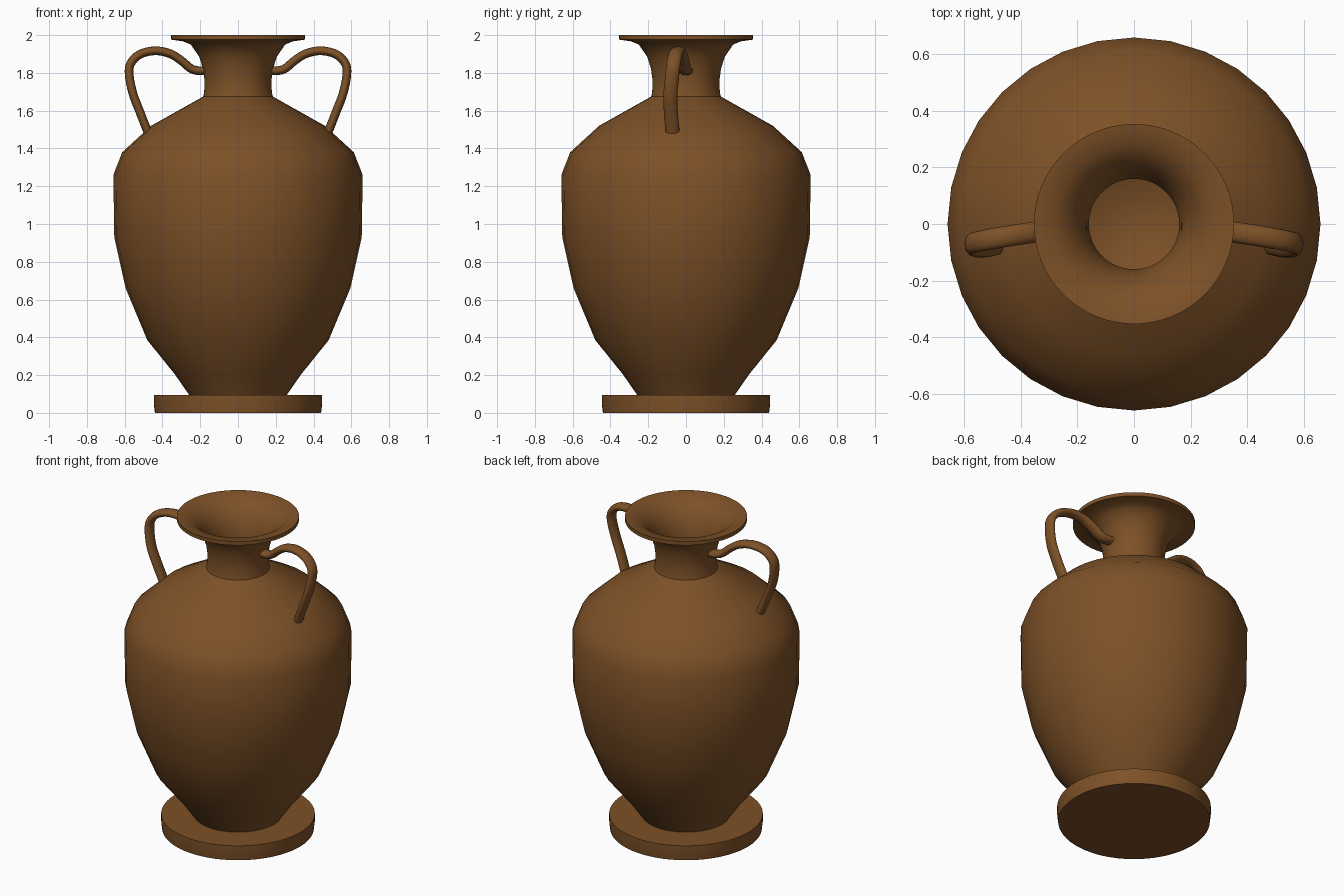
import bpy, bmesh, math
from mathutils import Vector

if "Cube" in bpy.data.objects:
    bpy.data.objects.remove(bpy.data.objects["Cube"])

clay = bpy.data.materials.new("brown_clay")
clay.diffuse_color = (0.205, 0.082, 0.02, 1)
clay.use_nodes = True
clay.node_tree.nodes["Principled BSDF"].inputs["Base Color"].default_value = clay.diffuse_color


def finish(bm, name, angle=40):
    """Turn a bmesh into a smooth-shaded clay object."""
    bmesh.ops.remove_doubles(bm, verts=bm.verts, dist=1e-5)
    bmesh.ops.recalc_face_normals(bm, faces=bm.faces)
    me = bpy.data.meshes.new(name)
    bm.to_mesh(me)
    bm.free()
    me.materials.append(clay)
    ob = bpy.data.objects.new(name, me)
    bpy.context.collection.objects.link(ob)
    bpy.ops.object.select_all(action='DESELECT')
    ob.select_set(True)
    bpy.context.view_layer.objects.active = ob
    bpy.ops.object.shade_smooth_by_angle(angle=math.radians(angle))
    return ob


def lathe(name, profile, sides, closed=False):
    """Spin an (r, z) profile around the z axis."""
    bm = bmesh.new()
    pts = [bm.verts.new((r, 0, z)) for r, z in profile]
    pairs = list(zip(pts, pts[1:])) + ([(pts[-1], pts[0])] if closed else [])
    edges = [bm.edges.new(p) for p in pairs]
    bmesh.ops.spin(bm, geom=pts + edges, cent=(0, 0, 0), axis=(0, 0, 1),
                   angle=2 * math.pi, steps=sides)
    return finish(bm, name)


def smooth_path(pts, n=4):
    """Catmull-Rom samples through the points."""
    p = [Vector(q) for q in pts]
    p = [2 * p[0] - p[1]] + p + [2 * p[-1] - p[-2]]
    out = []
    for i in range(1, len(p) - 2):
        a, b, c, d = p[i - 1:i + 3]
        for k in range(n):
            t = k / n
            out.append(0.5 * (2 * b + (c - a) * t + (2 * a - 5 * b + 4 * c - d) * t * t
                              + (3 * b - a - 3 * c + d) * t ** 3))
    return out + [p[-2]]


def handle(name, pts, wide, thick, mirror, sides=16):
    """Sweep a flattened oval along the path."""
    bm = bmesh.new()
    path = smooth_path([(mirror * x, y, z) for x, y, z in pts])
    rings = []
    for i, c in enumerate(path):
        t = (path[min(i + 1, len(path) - 1)] - path[max(i - 1, 0)]).normalized()
        side = Vector((0, 1, 0))
        side = (side - t * side.dot(t)).normalized()
        up = t.cross(side)
        rings.append([bm.verts.new(c + side * wide * math.cos(a) + up * thick * math.sin(a))
                      for a in (2 * math.pi * k / sides for k in range(sides))])
    for r, s in zip(rings, rings[1:]):
        for k in range(sides):
            j = (k + 1) % sides
            bm.faces.new((r[k], r[j], s[j], s[k]))
    bm.faces.new(rings[0])
    bm.faces.new(rings[-1])
    return finish(bm, name)


# Round foot
lathe("foot", [(0, 0), (0.44, 0), (0.446, 0.05), (0.446, 0.095), (0, 0.095)], 64)

# Hollow body: outer wall up, inner wall back down
lathe("body", [
    (0, 0.09), (0.255, 0.09), (0.335, 0.205), (0.48, 0.385), (0.595, 0.66),
    (0.655, 0.93), (0.66, 1.26), (0.613, 1.38), (0.46, 1.52), (0.18, 1.677),
    (0.162, 1.66), (0.44, 1.49), (0.585, 1.36), (0.63, 1.25), (0.625, 0.93),
    (0.565, 0.67), (0.45, 0.41), (0.30, 0.24), (0.093, 0.14), (0, 0.14)], 32)

# Neck with flared lip
lathe("neck", [
    (0.186, 1.668), (0.179, 1.70), (0.177, 1.76), (0.185, 1.82), (0.205, 1.885),
    (0.25, 1.95), (0.29, 1.967), (0.354, 1.976), (0.354, 2.0), (0.28, 1.99),
    (0.215, 1.93), (0.175, 1.86), (0.16, 1.78), (0.16, 1.66)], 64, closed=True)

# Pair of loop handles from neck to shoulder
loop = [(0.17, 0, 1.81), (0.24, -0.008, 1.818), (0.30, -0.02, 1.865),
        (0.36, -0.03, 1.902), (0.44, -0.042, 1.917), (0.52, -0.056, 1.898),
        (0.568, -0.066, 1.85), (0.576, -0.073, 1.79), (0.556, -0.082, 1.69),
        (0.518, -0.08, 1.59), (0.475, -0.07, 1.48)]
for m, label in ((1, "right_handle"), (-1, "left_handle")):
    handle(label, loop, 0.037, 0.023, m)
